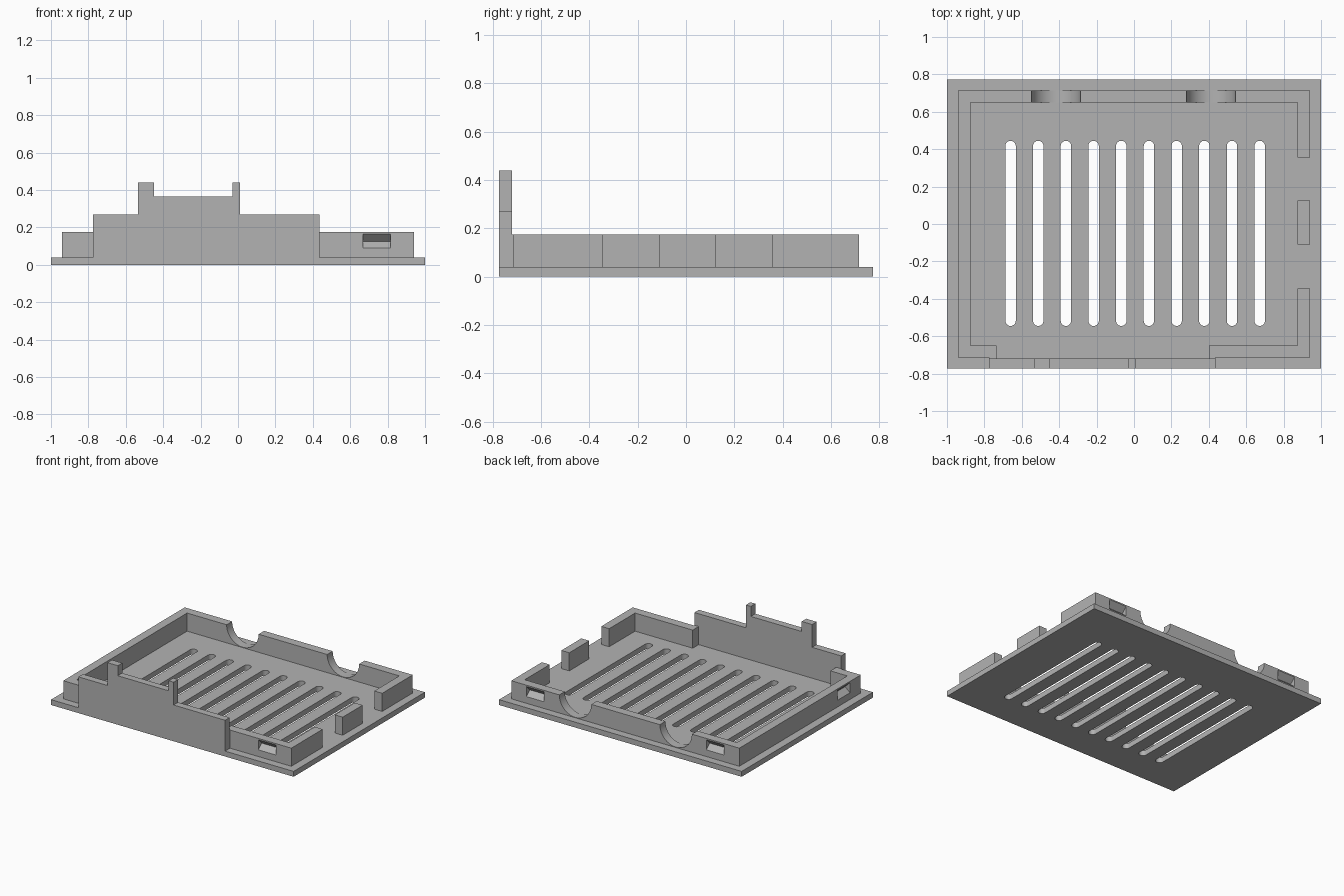
import bpy, bmesh, math
from mathutils import Matrix, Vector

cube = bpy.data.objects.get("Cube")
if cube:
    bpy.data.objects.remove(cube, do_unlink=True)

grey = bpy.data.materials.new("plain grey")
grey.use_nodes = True
colour = (0.45, 0.45, 0.45, 1)
grey.diffuse_color = colour
grey.node_tree.nodes["Principled BSDF"].inputs["Base Color"].default_value = colour

X, Y, Z = Vector((1, 0, 0)), Vector((0, 1, 0)), Vector((0, 0, 1))
BASE, RIM = 0.04, 0.175
OX, OY = 0.94, 0.715      # outer faces of the rim
IX, IY = 0.875, 0.65      # inner faces of the rim


def add_prism(bm, pts, lo, hi, u=X, v=Y, w=Z, origin=Vector()):
    """Extrude a profile in the u-v plane along w from lo to hi."""
    rings = [[bm.verts.new(origin + u * a + v * b + w * h) for a, b in pts]
             for h in (lo, hi)]
    bm.faces.new(rings[0])
    bm.faces.new(rings[1])
    n = len(pts)
    for i in range(n):
        j = (i + 1) % n
        bm.faces.new((rings[0][i], rings[0][j], rings[1][j], rings[1][i]))


def finish(bm, name):
    bmesh.ops.recalc_face_normals(bm, faces=bm.faces)
    mesh = bpy.data.meshes.new(name)
    bm.to_mesh(mesh)
    bm.free()
    mesh.materials.append(grey)
    ob = bpy.data.objects.new(name, mesh)
    bpy.context.collection.objects.link(ob)
    return ob


def cut(ob, cutter):
    """Subtract the cutter, then throw it away."""
    cutter.hide_render = True
    mod = ob.modifiers.new("cut", 'BOOLEAN')
    mod.operation, mod.solver, mod.object = 'DIFFERENCE', 'EXACT', cutter
    bpy.context.view_layer.update()
    deps = bpy.context.evaluated_depsgraph_get()
    mesh = bpy.data.meshes.new_from_object(ob.evaluated_get(deps))
    ob.modifiers.clear()
    ob.data = mesh
    bpy.data.objects.remove(cutter, do_unlink=True)


def rect(x0, x1, y0, y1):
    return [(x0, y0), (x1, y0), (x1, y1), (x0, y1)]


def arc(cx, cy, r, start, end, n):
    return [(cx + r * math.cos(t), cy + r * math.sin(t))
            for t in (start + (end - start) * i / n for i in range(n + 1))]


# Base plate with ten rounded ventilation slots
bm = bmesh.new()
add_prism(bm, rect(-1, 1, -0.773, 0.773), 0, BASE)
base = finish(bm, "base_plate")

bm = bmesh.new()
r = 0.028
for i in range(10):
    x = -0.66 + i * 0.148
    slot = (arc(x, 0.445 - r, r, 0, math.pi, 12)
            + arc(x, -0.545 + r, r, math.pi, 2 * math.pi, 12))
    add_prism(bm, slot, -0.1, 0.1)
cut(base, finish(bm, "slot_cutter"))

# Rim: main run, front corner piece and the middle post
main_run = [(OX, 0.355), (OX, OY), (-OX, OY), (-OX, -OY), (-0.775, -OY),
            (-0.775, -0.73), (-0.735, -0.73), (-0.735, -IY), (-IX, -IY),
            (-IX, IY), (IX, IY), (IX, 0.355)]
corner = [(OX, -0.345), (IX, -0.345), (IX, -IY), (0.4, -IY), (0.4, -0.73),
          (0.435, -0.73), (0.435, -OY), (OX, -OY)]
bm = bmesh.new()
for outline in (main_run, corner, rect(IX, OX, -0.11, 0.125)):
    add_prism(bm, outline, BASE - 0.02, RIM)
rim = finish(bm, "rim_wall")

# Half-round cable notches in the back wall
bm = bmesh.new()
for x in (-0.417, 0.412):
    add_prism(bm, arc(x, RIM, 0.132, 0, 2 * math.pi, 64)[:-1], 0.5, 0.8, X, Z, Y)
cut(rim, finish(bm, "notch_cutter"))

# V-shaped clip pockets: two at the back, one in front, one on the side
pocket = [(0.04, 0.125), (0, 0.165), (-0.02, 0.165), (-0.02, 0.09), (0, 0.09)]
bm = bmesh.new()
for inward, along, place in ((-Y, X, Vector((0.742, OY, 0))),
                             (-Y, X, Vector((-0.742, OY, 0))),
                             (Y, X, Vector((0.742, -OY, 0))),
                             (X, Y, Vector((-OX, -0.515, 0)))):
    add_prism(bm, pocket, -0.073, 0.073, inward, Z, along, place)
cut(rim, finish(bm, "pocket_cutter"))

# Stepped front panel with two upright tabs
steps = [(-0.775, -0.535, 0.27), (-0.535, -0.45, 0.44), (-0.45, -0.03, 0.365),
         (-0.03, 0.01, 0.44), (0.01, 0.435, 0.27)]
profile = [(-0.775, BASE)]
for x0, x1, h in steps:
    profile += [(x0, h), (x1, h)]
profile.append((0.435, BASE))
bm = bmesh.new()
add_prism(bm, profile, -0.773, -0.72, X, Z, Y)
panel = finish(bm, "front_panel")

# Smooth the curved cuts, keep the edges sharp
bpy.ops.object.select_all(action='DESELECT')
for ob in (base, rim):
    ob.select_set(True)
bpy.context.view_layer.objects.active = base
bpy.ops.object.shade_smooth_by_angle(angle=math.radians(30))
